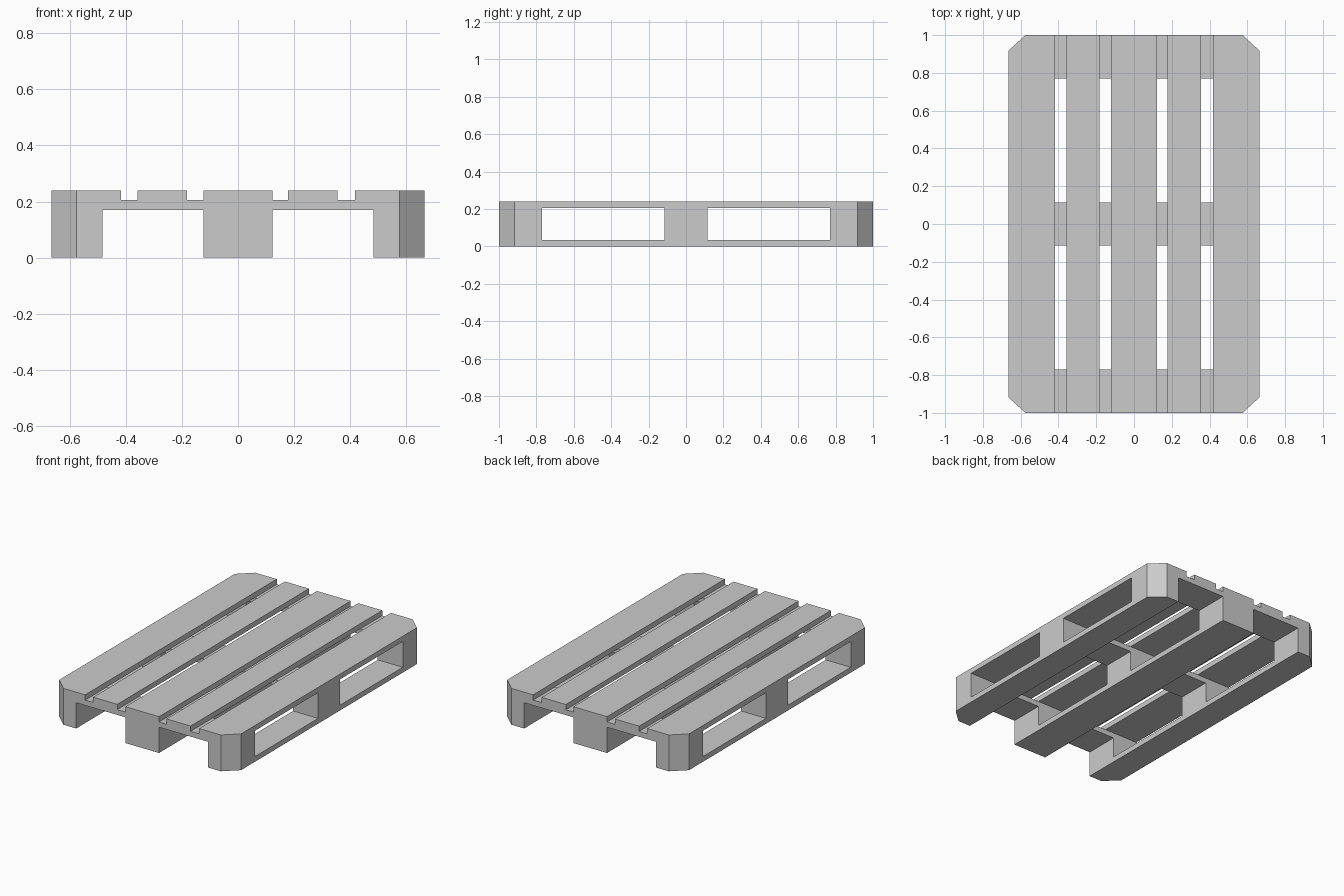
import bpy
import bmesh

HALF_W, HALF_L = 0.665, 1.0      # outer footprint
CUT_X, CUT_Y = 0.09, 0.083       # size of the cut outer corners
Z_BOTTOM, Z_BLOCK, Z_CROSS, Z_TOP = 0.035, 0.17, 0.205, 0.24

cube = bpy.data.objects.get("Cube")
if cube:
    bpy.data.objects.remove(cube, do_unlink=True)

# Single grey wood colour
grey = bpy.data.materials.new("plain_grey")
grey.use_nodes = True
colour = (0.6, 0.6, 0.6, 1)
grey.diffuse_color = colour
grey.node_tree.nodes["Principled BSDF"].inputs["Base Color"].default_value = colour


def outline(x0, x1, y0, y1):
    """Rectangle whose corners are cut where they meet the outer corners."""
    points = []
    for x, y, along_x in ((x0, y0, False), (x1, y0, True), (x1, y1, False), (x0, y1, True)):
        if abs(x) >= HALF_W and abs(y) >= HALF_L:
            side = (x, y - CUT_Y if y > 0 else y + CUT_Y)
            end = (x - CUT_X if x > 0 else x + CUT_X, y)
            points += [end, side] if along_x else [side, end]
        else:
            points.append((x, y))
    return points


def plank(name, xs, ys, z0, z1):
    bm = bmesh.new()
    base = bm.faces.new([bm.verts.new((x, y, z0)) for x, y in outline(*xs, *ys)])
    extruded = bmesh.ops.extrude_face_region(bm, geom=[base])["geom"]
    verts = [v for v in extruded if isinstance(v, bmesh.types.BMVert)]
    bmesh.ops.translate(bm, verts=verts, vec=(0, 0, z1 - z0))
    bmesh.ops.recalc_face_normals(bm, faces=bm.faces)
    mesh = bpy.data.meshes.new(name)
    bm.to_mesh(mesh)
    bm.free()
    mesh.materials.append(grey)
    obj = bpy.data.objects.new(name, mesh)
    bpy.context.collection.objects.link(obj)


full_width = (-HALF_W, HALF_W)
full_length = (-HALF_L, HALF_L)
columns = {"right": (-HALF_W, -0.482), "middle": (-0.123, 0.123), "left": (0.482, HALF_W)}
rows = {"front": (-HALF_L, -0.77), "centre": (-0.114, 0.114), "back": (0.77, HALF_L)}

# Bottom runners with three blocks on each
for side, xs in columns.items():
    plank(f"{side}_bottom_board", xs, full_length, 0, Z_BOTTOM)
    for place, ys in rows.items():
        plank(f"{place}_{side}_block", xs, ys, Z_BOTTOM, Z_BLOCK)

# Cross boards over the blocks
for place, ys in rows.items():
    plank(f"{place}_cross_board", full_width, ys, Z_BLOCK, Z_CROSS)

# Deck boards
deck = {
    "outer_right": (-HALF_W, -0.417),
    "inner_right": (-0.358, -0.182),
    "middle": (-0.123, 0.123),
    "inner_left": (0.178, 0.354),
    "outer_left": (0.417, HALF_W),
}
for side, xs in deck.items():
    plank(f"{side}_deck_board", xs, full_length, Z_CROSS, Z_TOP)
